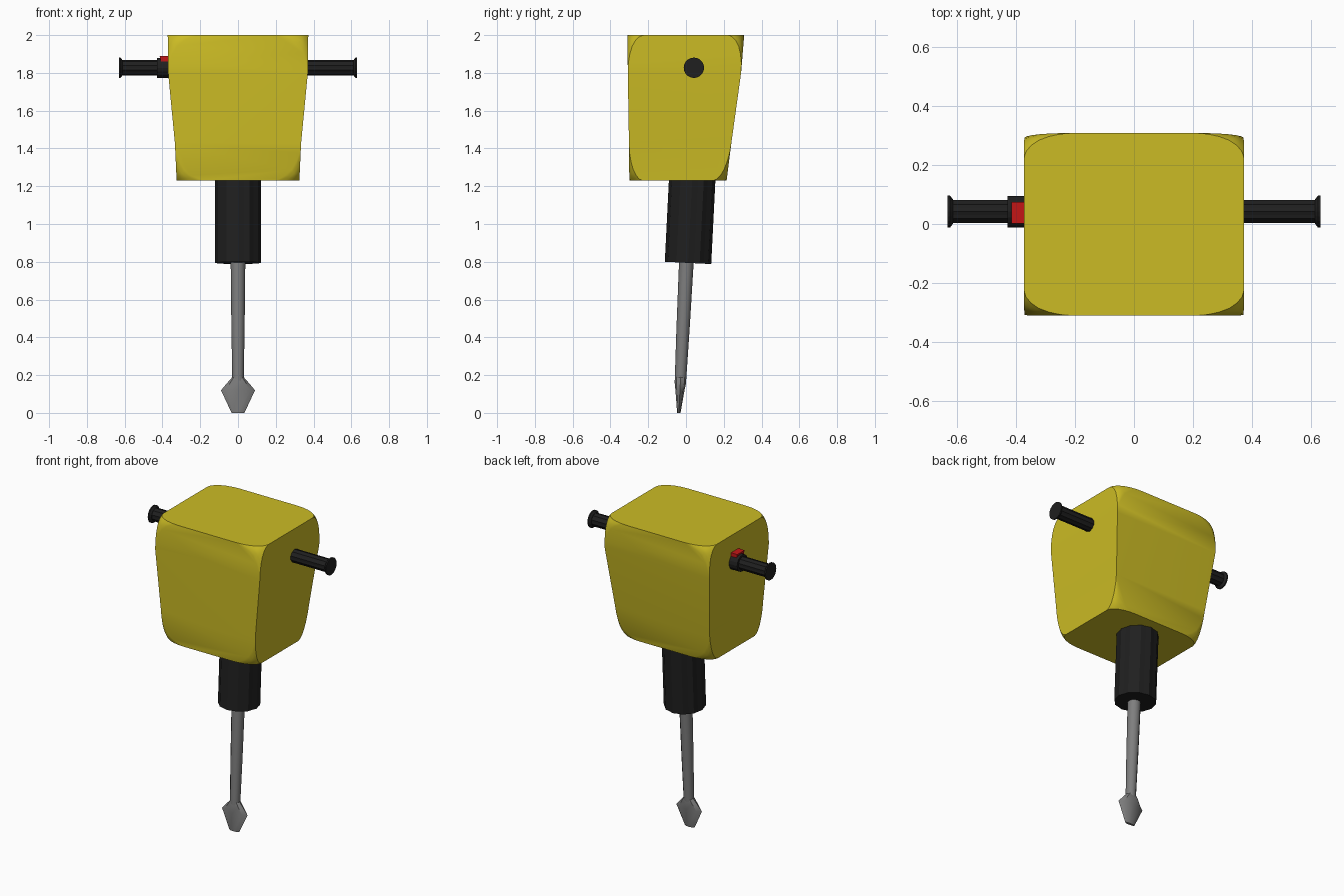
import bpy, bmesh, math
from mathutils import Matrix, Vector

if "Cube" in bpy.data.objects:
    bpy.data.objects.remove(bpy.data.objects["Cube"])


def material(name, rgb):
    m = bpy.data.materials.new(name)
    m.diffuse_color = (*rgb, 1)
    m.use_nodes = True
    m.node_tree.nodes["Principled BSDF"].inputs["Base Color"].default_value = m.diffuse_color
    return m


YELLOW = material("yellow paint", (0.60, 0.50, 0.018))
BLACK = material("black rubber", (0.014, 0.014, 0.014))
STEEL = material("grey steel", (0.21, 0.21, 0.21))
RED = material("red plastic", (0.55, 0.008, 0.008))


def finish(bm, name, mat, angle):
    bmesh.ops.recalc_face_normals(bm, faces=bm.faces)
    me = bpy.data.meshes.new(name)
    bm.to_mesh(me)
    bm.free()
    ob = bpy.data.objects.new(name, me)
    bpy.context.collection.objects.link(ob)
    me.materials.append(mat)
    bpy.ops.object.select_all(action='DESELECT')
    ob.select_set(True)
    bpy.context.view_layer.objects.active = ob
    if angle:
        bpy.ops.object.shade_smooth_by_angle(angle=math.radians(angle))
    return ob


def loft(name, sections, sides, mat, matrix, groove=1.0, angle=0):
    """Stack rings (height, radius x, radius y) along local z, with optional grooves."""
    bm = bmesh.new()
    rings = []
    for z, rx, ry in sections:
        ring = []
        for i in range(sides):
            a = 2 * math.pi * i / sides
            k = groove if i % 2 else 1.0
            ring.append(bm.verts.new(matrix @ Vector((rx * k * math.cos(a), ry * k * math.sin(a), z))))
        rings.append(ring)
    for lo, hi in zip(rings, rings[1:]):
        for i in range(sides):
            j = (i + 1) % sides
            bm.faces.new((lo[i], lo[j], hi[j], hi[i]))
    bm.faces.new(rings[0][::-1])
    bm.faces.new(rings[-1])
    return finish(bm, name, mat, angle)


def interp(z, table):
    """Piecewise linear lookup, rising z."""
    for (z0, v0), (z1, v1) in zip(table, table[1:]):
        if z <= z1 + 1e-6:
            return v0 + (v1 - v0) * (z - z0) / (z1 - z0)
    return table[-1][1]


# motor housing: box with rounded-off corners, then tapered downwards
bm = bmesh.new()
hx, hy, hz = 2.2, 3.6, 1.95
bmesh.ops.create_cube(bm, size=2, matrix=Matrix.Diagonal((hx, hy, hz, 1)))
bmesh.ops.bevel(bm, geom=bm.verts[:], offset=1.0, offset_type='OFFSET', segments=6,
                profile=0.5, affect='VERTICES', clamp_overlap=True)
for cut in (-0.95, 0.95):
    bmesh.ops.bisect_plane(bm, geom=bm.verts[:] + bm.edges[:] + bm.faces[:], dist=1e-4,
                           plane_co=(0, 0, cut), plane_no=(0, 0, 1))
half_width = [(1.23, 0.325), (1.428, 0.334), (1.803, 0.37), (2.0, 0.372)]
back = [(1.23, 0.215), (1.428, 0.24), (1.803, 0.292), (2.0, 0.308)]
front = [(1.23, -0.30), (1.428, -0.302), (1.803, -0.308), (2.0, -0.31)]
for v in bm.verts:
    z = 1.615 + 0.385 * v.co.z / hz
    t = (v.co.y / hy + 1) / 2
    f, b = interp(z, front), interp(z, back)
    v.co = (v.co.x / hx * interp(z, half_width), f + (b - f) * t, z)
finish(bm, "motor_housing", YELLOW, 35)

# tool axis leans slightly back as it rises
tilt = Matrix.Translation((0, -0.038, 0)) @ Matrix.Rotation(-math.atan(0.05), 4, 'X')
sleeve = Matrix.Translation((0, 0.009, 0)) @ tilt
loft("ribbed_sleeve", [(0.795, 0.123, 0.123), (1.27, 0.123, 0.123)], 24, BLACK, sleeve, 0.955)
loft("steel_rod", [(0.16, 0.030, 0.030), (0.45, 0.035, 0.035), (0.82, 0.039, 0.039)],
     12, STEEL, tilt, angle=40)
loft("chisel_bit", [(0.0, 0.034, 0.009), (0.12, 0.09, 0.024), (0.165, 0.052, 0.031),
                    (0.19, 0.030, 0.029)], 8, STEEL, tilt, angle=40)

# grooved side handles with flanged ends
for side, label in ((1, "right"), (-1, "left")):
    m = Matrix.Translation((0, 0.042, 1.827)) @ Matrix.Rotation(side * math.pi / 2, 4, 'Y')
    loft(label + "_handle", [(0.34, 0.041, 0.041), (0.622, 0.041, 0.041)], 20, BLACK, m, 0.93)
    loft(label + "_handle_flange", [(0.612, 0.041, 0.041), (0.622, 0.054, 0.054),
                                    (0.63, 0.054, 0.054)], 20, BLACK, m)
    if side < 0:
        loft("trigger_collar", [(0.35, 0.053, 0.053), (0.428, 0.053, 0.053)], 16, BLACK, m)

# red trigger on top of the left collar, flaring upwards
bm = bmesh.new()
bmesh.ops.create_cube(bm, size=1, matrix=Matrix.Translation((-0.39, 0.038, 1.877))
                      @ Matrix.Diagonal((0.05, 0.074, 0.026, 1)))
for v in bm.verts:
    if v.co.z < 1.877:
        v.co.x = -0.39 + (v.co.x + 0.39) * 0.65
        v.co.z -= 0.01
finish(bm, "trigger", RED, 0)
